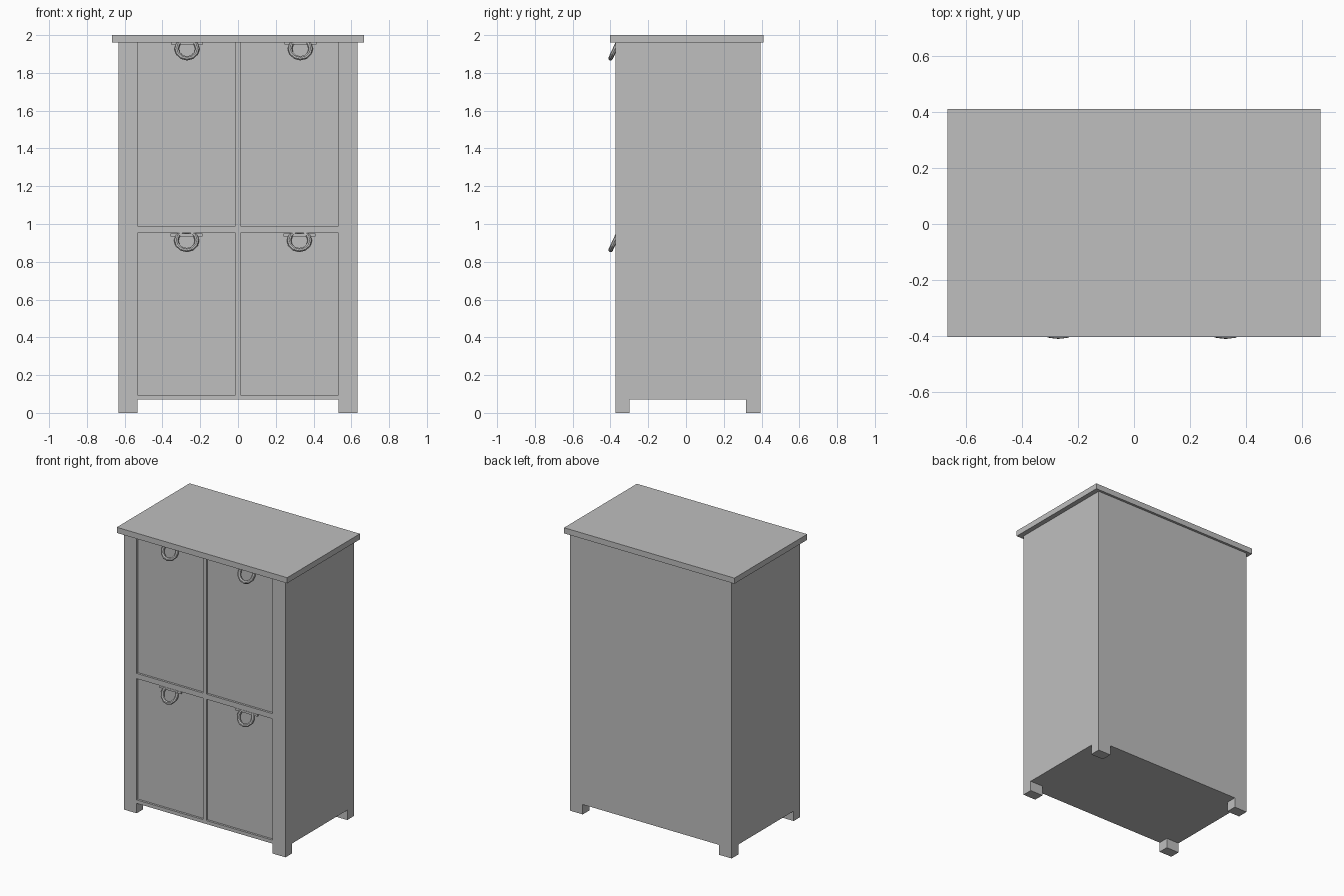
import bpy
import bmesh
from math import radians, cos, sin, tau
from mathutils import Matrix, Vector

if "Cube" in bpy.data.objects:
    bpy.data.objects.remove(bpy.data.objects["Cube"], do_unlink=True)

grey = bpy.data.materials.new("plain grey")
grey.use_nodes = True
colour = (0.52, 0.52, 0.52, 1)
grey.diffuse_color = colour
grey.node_tree.nodes["Principled BSDF"].inputs["Base Color"].default_value = colour


def finish(name, bm):
    mesh = bpy.data.meshes.new(name)
    bmesh.ops.recalc_face_normals(bm, faces=bm.faces)
    bm.to_mesh(mesh)
    bm.free()
    mesh.materials.append(grey)
    obj = bpy.data.objects.new(name, mesh)
    bpy.context.collection.objects.link(obj)
    return obj


def box(name, low, high):
    low, high = Vector(low), Vector(high)
    bm = bmesh.new()
    bmesh.ops.create_cube(bm, size=1)
    bmesh.ops.scale(bm, vec=high - low, verts=bm.verts)
    bmesh.ops.translate(bm, vec=(low + high) / 2, verts=bm.verts)
    return finish(name, bm)


def cut(target, low, high):
    cutter = box("cutter", low, high)
    cutter.hide_render = True
    mod = target.modifiers.new("cut", "BOOLEAN")
    mod.operation = "DIFFERENCE"
    mod.solver = "EXACT"
    mod.object = cutter
    bpy.context.view_layer.objects.active = target
    bpy.ops.object.modifier_apply(modifier=mod.name)
    bpy.data.objects.remove(cutter, do_unlink=True)


def ring(name, centre, radius, tube, tilt, segments=12, sides=8):
    bm = bmesh.new()
    loops = []
    for i in range(segments):
        a = tau * i / segments
        loops.append([])
        for j in range(sides):
            b = tau * j / sides
            r = radius + tube * cos(b)
            loops[i].append(bm.verts.new((r * cos(a), tube * sin(b), r * sin(a))))
    for i in range(segments):
        here, after = loops[i], loops[(i + 1) % segments]
        for j in range(sides):
            k = (j + 1) % sides
            bm.faces.new((here[j], after[j], after[k], here[k]))
    bm.transform(Matrix.Translation(centre) @ Matrix.Rotation(tilt, 4, "X"))
    return finish(name, bm)


# Cabinet body and its overhanging top
FRONT, BACK, WIDE, LEG = -0.373, 0.394, 0.633, 0.533
DOOR = FRONT + 0.015
body = box("cabinet_body", (-WIDE, FRONT, 0), (WIDE, BACK, 1.96))
box("cabinet_top", (-0.667, -0.403, 1.96), (0.667, 0.411, 2))

# Gaps between the four feet
cut(body, (-LEG, -1, -1), (LEG, 1, 0.07))
cut(body, (-1, -0.3, -1), (1, 0.318, 0.07))

# Recessed doors, two wide and two high
for x0, x1 in ((-LEG, -0.013), (0.013, LEG)):
    for z0, z1 in ((0.095, 0.953), (0.99, 2.1)):
        cut(body, (x0, -1, z0), (x1, DOOR, z1))

# Tilted ring pulls hanging from short bars
for row, z, xs in (("lower", 0.912, (-0.272, 0.325)), ("upper", 1.927, (-0.27, 0.33))):
    for side, x in zip(("right", "left"), xs):
        ring(f"{row}_{side}_ring_pull", (x, -0.376, z), 0.055, 0.012, radians(-25))
        box(f"{row}_{side}_pull_bar", (x - 0.085, DOOR - 0.012, z + 0.023),
            (x + 0.085, DOOR + 0.005, z + 0.038))
